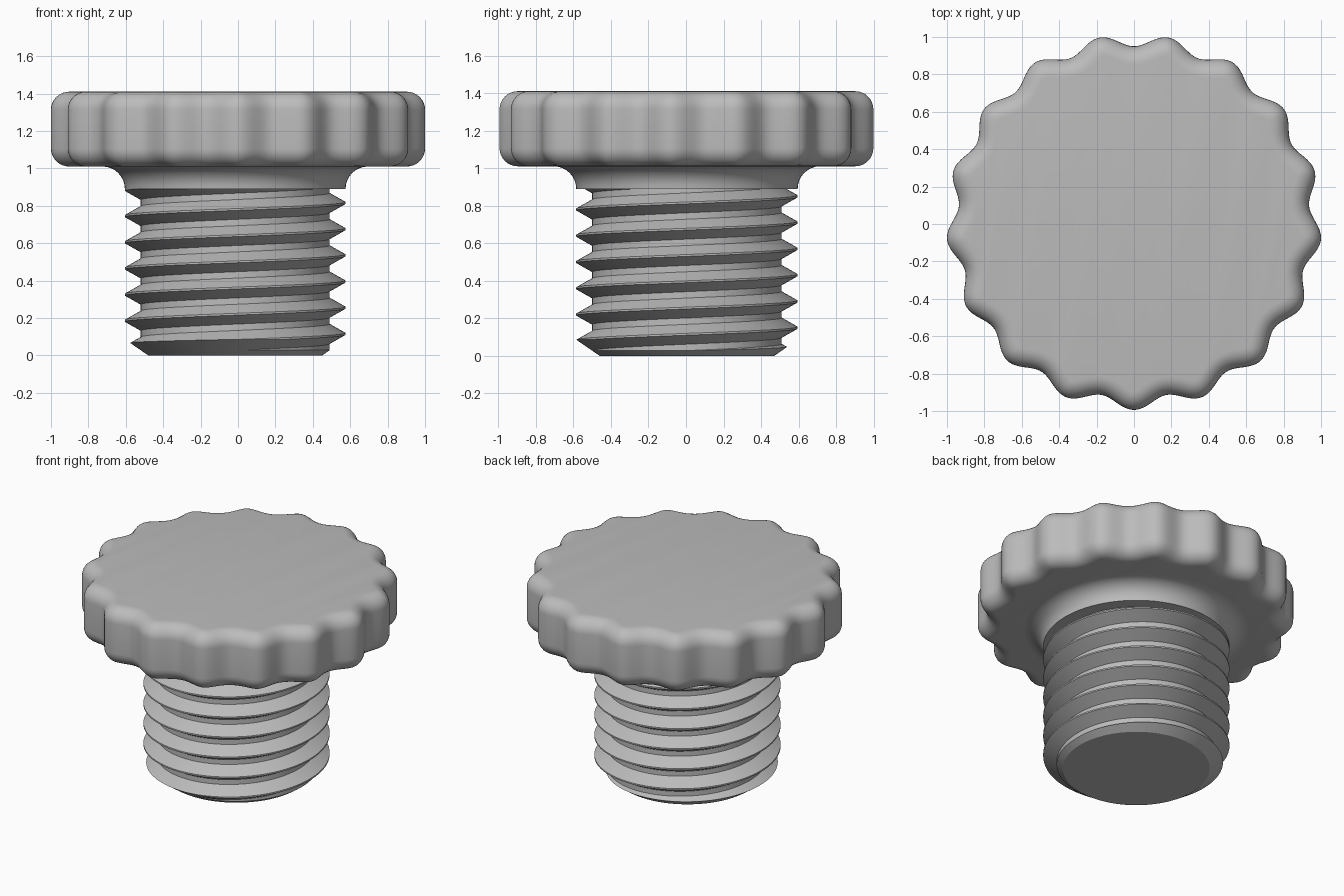
import bpy, bmesh
from math import sin, cos, pi, tau, radians
from mathutils import Vector

if "Cube" in bpy.data.objects:
    bpy.data.objects.remove(bpy.data.objects["Cube"])

grey = bpy.data.materials.new("plain grey")
grey.use_nodes = True
COLOUR = (0.5, 0.5, 0.5, 1)
grey.diffuse_color = COLOUR
grey.node_tree.nodes["Principled BSDF"].inputs["Base Color"].default_value = COLOUR

AXIS = Vector((-0.015, 0.005, 0))   # axis of the threaded part
NECK_Z = 0.89
KNOB_Z = 1.01


def finish(name, bm, location=(0, 0, 0)):
    bmesh.ops.recalc_face_normals(bm, faces=bm.faces)
    mesh = bpy.data.meshes.new(name)
    bm.to_mesh(mesh)
    bm.free()
    obj = bpy.data.objects.new(name, mesh)
    obj.location = location
    mesh.materials.append(grey)
    bpy.context.collection.objects.link(obj)
    return obj


def smooth(obj, angle):
    bpy.ops.object.select_all(action='DESELECT')
    obj.select_set(True)
    bpy.context.view_layer.objects.active = obj
    bpy.ops.object.shade_smooth_by_angle(angle=radians(angle))


def loft(rings):
    """Closed solid through rings of points, with flat ends."""
    bm = bmesh.new()
    loops = [[bm.verts.new(p) for p in ring] for ring in rings]
    n = len(loops[0])
    for a, b in zip(loops, loops[1:]):
        for i in range(n):
            k = (i + 1) % n
            bm.faces.new((a[i], a[k], b[k], b[i]))
    bm.faces.new(loops[0])
    bm.faces.new(loops[-1])
    return bm


def lathe(profile, sides=128):
    return loft([[(r * cos(tau * i / sides), r * sin(tau * i / sides), z)
                  for i in range(sides)] for r, z in profile])


# Scalloped knob: wavy outline, rounded top and bottom rims
LOBES, STEPS, FILLET = 17, 18, 0.097
outline = []
for i in range(LOBES * STEPS):
    t = tau * i / (LOBES * STEPS)
    wave = LOBES * (t + pi / 2)
    r, dr = 0.972 + 0.032 * cos(wave), -0.032 * LOBES * sin(wave)
    radial, along = Vector((cos(t), sin(t), 0)), Vector((-sin(t), cos(t), 0))
    outline.append((radial * r, (radial * r - along * dr).normalized()))


def rim(inset, z):
    return [p - n * inset + Vector((0, 0, z)) for p, n in outline]


arc = [k * pi / 16 for k in range(9)]
rings = [rim(FILLET * (1 - sin(a)), KNOB_Z + FILLET * (1 - cos(a))) for a in arc]
rings += [rim(FILLET * (1 - cos(a)), 1.41 - FILLET * (1 - sin(a))) for a in arc]
knob = finish("knob", loft(rings), (0, 0.01, 0))
smooth(knob, 35)

# Flared neck under the knob
flare = [(0.71 - 0.12 * cos(a), NECK_Z + 0.12 * sin(a)) for a in arc]
neck = finish("neck", lathe(flare + [(0.71, KNOB_Z + 0.02)]), AXIS)
smooth(neck, 35)

# Threaded shank: one continuous helical surface
SIDES, TURNS, PITCH = 128, 10, 0.14
TOOTH = [(0.59, -0.005), (0.59, 0.005), (0.505, 0.053), (0.505, 0.087)]
start = 0.675 - 7 * PITCH
bm = bmesh.new()
cols = []
for i in range(SIDES):
    t = tau * i / SIDES
    lift = start + PITCH * i / SIDES
    cols.append([bm.verts.new((r * cos(t), r * sin(t), lift + z + PITCH * turn))
                 for turn in range(TURNS) for r, z in TOOTH])
rows, step = len(cols[0]), len(TOOTH)
for i in range(SIDES):
    last = i == SIDES - 1
    a, b = cols[i], cols[0][step:] if last else cols[i + 1]
    for j in range(len(b) - 1):
        bm.faces.new((a[j], b[j], b[j + 1], a[j + 1]))
low = [c[0] for c in cols] + cols[0][step:0:-1]
high = [cols[0][rows - 1]] + [c[rows - 1 - step] for c in cols[1:]]
# Upper ends: close the last open turn down to a common boundary
high = [c[-1] for c in cols[:-1]] + [cols[-1][j] for j in range(rows - 1, rows - step - 2, -1)]
for loop, z in ((low, -0.5), (high, 1.4)):
    tip = bm.verts.new((0, 0, z))
    for p, q in zip(loop, loop[1:] + loop[:1]):
        bm.faces.new((p, q, tip))
shank = finish("threaded_shank", bm, AXIS)

# Trim the thread to length and chamfer its lower end
trim = finish("trim_helper", lathe([(0.465, 0), (0.665, 0.138), (0.665, NECK_Z + 0.03)]), AXIS)
trim.hide_render = True
cut = shank.modifiers.new("trim", 'BOOLEAN')
cut.operation, cut.solver, cut.object = 'INTERSECT', 'EXACT', trim
bpy.context.view_layer.update()
bpy.context.view_layer.objects.active = shank
bpy.ops.object.modifier_apply(modifier=cut.name)
bpy.data.objects.remove(trim)
smooth(shank, 20)
